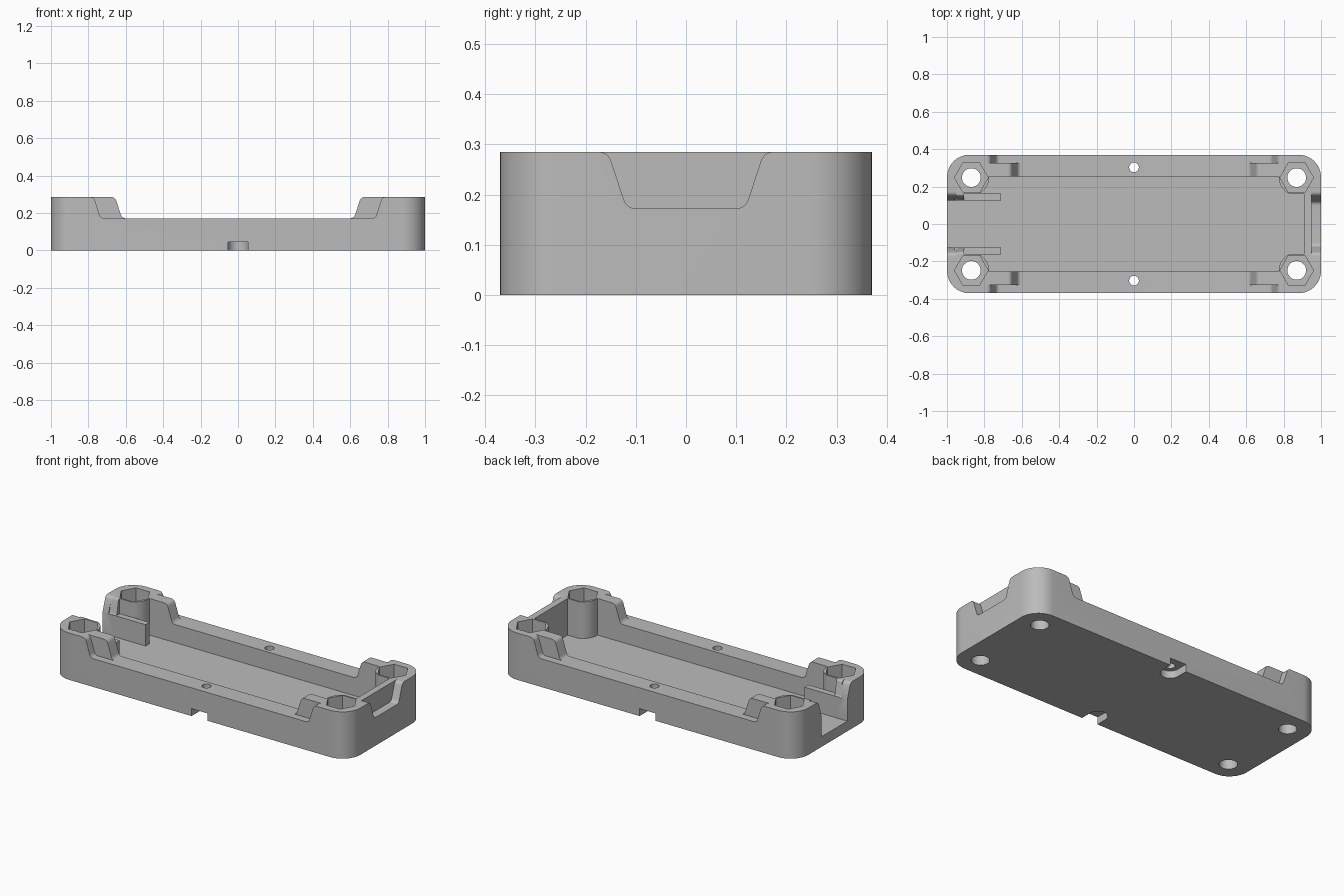
import bpy, bmesh, math
from mathutils import Vector

if "Cube" in bpy.data.objects:
    bpy.data.objects.remove(bpy.data.objects["Cube"])

H, LOW, FLOOR = 0.285, 0.172, 0.062      # rim height, lowered rim, inner floor
BX, BY = 0.87, 0.248                     # corner screw positions

grey = bpy.data.materials.new("plain grey")
grey.diffuse_color = (0.5, 0.5, 0.5, 1)
grey.use_nodes = True
grey.node_tree.nodes["Principled BSDF"].inputs["Base Color"].default_value = grey.diffuse_color


def prism(name, pts, axis, a, b):
    """Extrude a 2D outline along an axis from a to b."""
    place = {"x": lambda p, t: (t, p[0], p[1]),
             "y": lambda p, t: (p[0], t, p[1]),
             "z": lambda p, t: (p[0], p[1], t)}[axis]
    bm = bmesh.new()
    face = bm.faces.new([bm.verts.new(place(p, a)) for p in pts])
    ext = bmesh.ops.extrude_face_region(bm, geom=[face])
    shift = Vector(place((0, 0), b - a))
    bmesh.ops.translate(bm, vec=shift, verts=[v for v in ext["geom"] if isinstance(v, bmesh.types.BMVert)])
    bmesh.ops.recalc_face_normals(bm, faces=bm.faces)
    mesh = bpy.data.meshes.new(name)
    bm.to_mesh(mesh)
    bm.free()
    mesh.materials.append(grey)
    ob = bpy.data.objects.new(name, mesh)
    bpy.context.collection.objects.link(ob)
    return ob


def arc(cx, cy, r, a0, a1, n):
    return [(cx + r * math.cos(math.radians(a0 + (a1 - a0) * i / n)),
             cy + r * math.sin(math.radians(a0 + (a1 - a0) * i / n))) for i in range(n + 1)]


def circle(cx, cy, r, n):
    return arc(cx, cy, r, 0, 360, n)[:-1]


def fillet(before, corner, after, d, n=6):
    """Rounded corner as a short curve."""
    p, c, q = Vector(before), Vector(corner), Vector(after)
    s, e = c + (p - c).normalized() * d, c + (q - c).normalized() * d
    return [tuple(s * (1 - t) ** 2 + c * 2 * t * (1 - t) + e * t * t)
            for t in (i / n for i in range(n + 1))]


def dip(bottom, top, low=LOW, d=0.02):
    """Symmetric rim dip with softened sloping sides."""
    side = fillet((0, low), (bottom, low), (top, H), d)
    side += fillet((bottom, low), (top, H), (top + 1, H), d)
    side.append((side[-1][0], 0.4))
    return side + [(-x, z) for x, z in reversed(side)]


# Tray block with rounded corners
outline = []
for cx, cy, a in ((0.88, 0.25, 0), (-0.88, 0.25, 90), (-0.88, -0.25, 180), (0.88, -0.25, 270)):
    outline += arc(cx, cy, 0.12, a, a + 90, 14)
tray = prism("tray", outline, "z", 0, H)

# Inner cavity, rounded around the corner bosses and open at the left end
quarter = [(0.91, 0.16), (0.87, 0.16)] + arc(BX, BY, 0.095, -112, -180, 10) + [(0.775, 0.255)]
left = [(-x, y) for x, y in reversed(quarter)] + [(-0.91, 0.125), (-1.1, 0.125)]
upper = quarter + left
cavity = upper + [(x, -y) for x, y in reversed(upper)]
cutters = [prism("cavity_cutter", cavity, "z", FLOOR, 0.5)]

# Lowered long rims: inner lip and wider outer step
cutters.append(prism("lip_cutter", dip(0.62, 0.657), "y", -0.325, 0.325))
for s in (-1, 1):
    cutters.append(prism("side_cutter", dip(0.735, 0.77), "y", *sorted((s * 0.325, s * 0.5))))
    # Dips in the outer half of the end walls
    cutters.append(prism("end_cutter", dip(0.118, 0.155), "x", *sorted((s * 0.95, s * 1.1))))
cutters.append(prism("left_lip_cutter", dip(0.132, 0.15, 0.19, 0.012), "x", -0.96, -0.9))

# Corner screw holes with hexagonal nut pockets
for sx in (-1, 1):
    for sy in (-1, 1):
        cutters.append(prism("screw_cutter", circle(sx * BX, sy * BY, 0.05, 32), "z", -0.1, 0.5))
        cutters.append(prism("nut_cutter", circle(sx * BX, sy * BY, 0.09, 6), "z", 0.14, 0.5))

# Small rim holes with round-ended slots underneath
for s in (-1, 1):
    cutters.append(prism("pin_cutter", circle(0, s * 0.303, 0.026, 24), "z", -0.1, 0.5))
    slot = arc(0, 0.303, 0.054, 180, 360, 16) + [(0.054, 0.5), (-0.054, 0.5)]
    cutters.append(prism("slot_cutter", [(x, s * y) for x, y in slot], "z", -0.1, 0.045))

for c in cutters:
    c.hide_render = True
    m = tray.modifiers.new(c.name, "BOOLEAN")
    m.operation, m.solver, m.object = "DIFFERENCE", "EXACT", c

# Bake the cuts, then drop the cutters
bpy.context.view_layer.update()
baked = bpy.data.meshes.new_from_object(tray.evaluated_get(bpy.context.evaluated_depsgraph_get()))
tray.modifiers.clear()
tray.data = baked
for c in cutters:
    bpy.data.objects.remove(c)

# Guide ribs beside the left opening
for s, name in ((-1, "front_guide_rib"), (1, "back_guide_rib")):
    y0, y1 = s * 0.125, s * 0.162
    prism(name, [(-0.945, y0), (-0.71, y0), (-0.71, y1), (-0.945, y1)], "z", 0.05, 0.192)

bpy.ops.object.select_all(action="DESELECT")
tray.select_set(True)
bpy.context.view_layer.objects.active = tray
bpy.ops.object.shade_smooth_by_angle(angle=math.radians(25))
